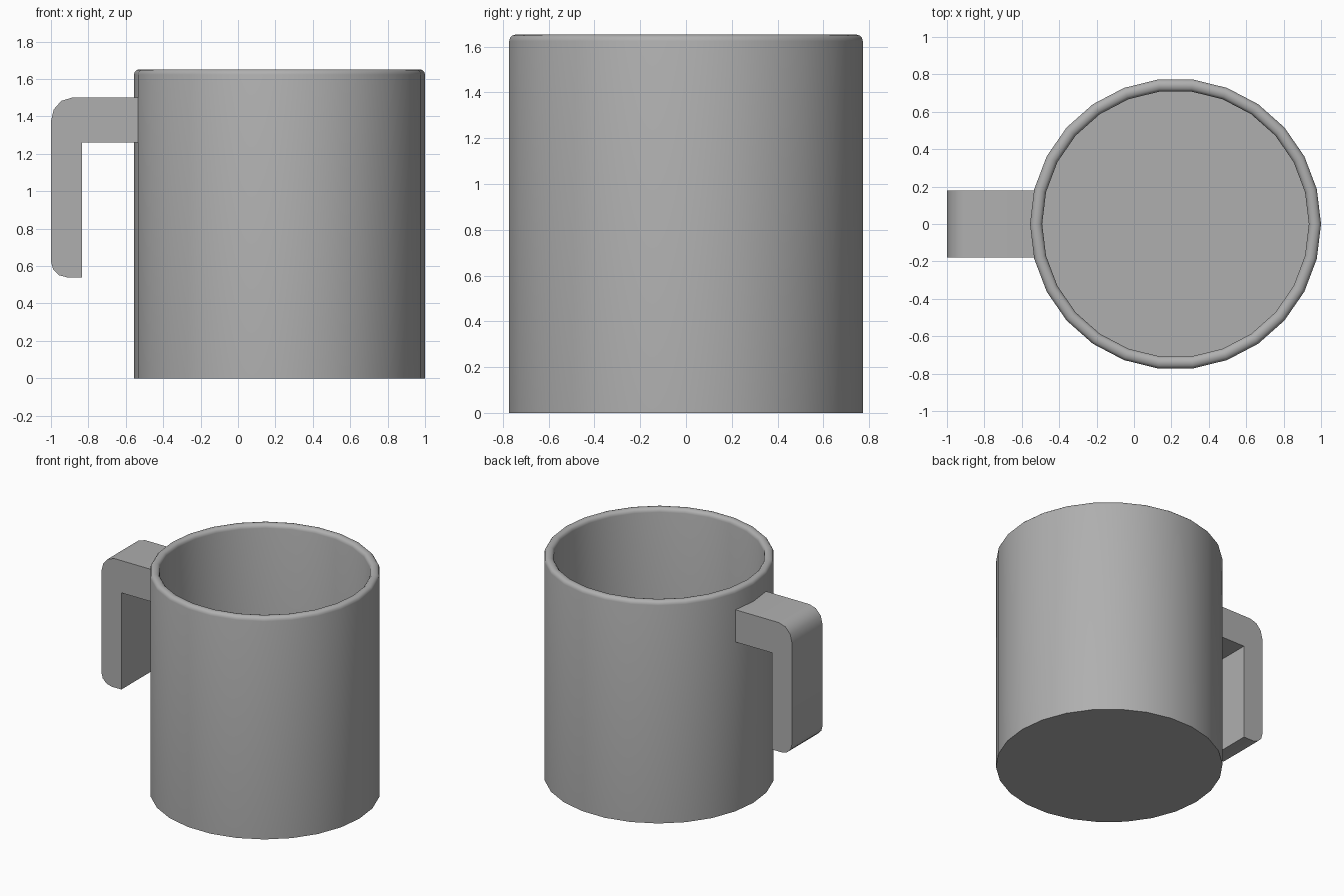
import bpy, bmesh, math

if "Cube" in bpy.data.objects:
    bpy.data.objects.remove(bpy.data.objects["Cube"])

# Dark grey shared by both parts
grey = bpy.data.materials.new("dark_grey")
grey.diffuse_color = (0.43, 0.43, 0.43, 1)
grey.use_nodes = True
grey.node_tree.nodes["Principled BSDF"].inputs["Base Color"].default_value = grey.diffuse_color


def make_object(name, bm, angle):
    bmesh.ops.recalc_face_normals(bm, faces=bm.faces)
    mesh = bpy.data.meshes.new(name)
    bm.to_mesh(mesh)
    bm.free()
    mesh.materials.append(grey)
    obj = bpy.data.objects.new(name, mesh)
    bpy.context.collection.objects.link(obj)
    bpy.ops.object.select_all(action='DESELECT')
    obj.select_set(True)
    bpy.context.view_layer.objects.active = obj
    bpy.ops.object.shade_smooth_by_angle(angle=math.radians(angle))
    return obj


def lathe(name, profile, sides, center_x):
    """Revolve (radius, z) points around z, capping both ends."""
    bm = bmesh.new()
    rings = []
    for r, z in profile:
        rings.append([bm.verts.new((center_x + r * math.cos(2 * math.pi * i / sides),
                                    r * math.sin(2 * math.pi * i / sides), z))
                      for i in range(sides)])
    for a, b in zip(rings, rings[1:]):
        for i in range(sides):
            j = (i + 1) % sides
            bm.faces.new((a[i], a[j], b[j], b[i]))
    bm.faces.new(rings[0])
    bm.faces.new(rings[-1])
    return make_object(name, bm, 40)


def arc(cx, cz, rx, rz, start, end, steps):
    pts = []
    for i in range(steps + 1):
        t = math.radians(start + (end - start) * i / steps)
        pts.append((cx + rx * math.cos(t), cz + rz * math.sin(t)))
    return pts


# Mug body: outer wall, rounded rim, inner wall and floor
profile = [(0.778, 0)]
profile += arc(0.75, 1.624, 0.028, 0.028, 0, 90, 3)
profile += arc(0.741, 1.624, 0.028, 0.028, 90, 180, 3)
profile += [(0.713, 0.065)]
lathe("mug_body", profile, 26, 0.222)

# Handle: hooked profile with rounded outer corners, extruded along y
outline = [(-0.535, 1.26), (-0.535, 1.5)]
outline += arc(-0.89, 1.375, 0.11, 0.125, 90, 180, 3)
outline += arc(-0.915, 0.625, 0.085, 0.085, 180, 270, 3)
outline += [(-0.835, 0.54), (-0.835, 1.26)]
bm = bmesh.new()
face = bm.faces.new([bm.verts.new((x, -0.18, z)) for x, z in outline])
result = bmesh.ops.extrude_face_region(bm, geom=[face], use_keep_orig=True)
for v in result["geom"]:
    if isinstance(v, bmesh.types.BMVert):
        v.co.y = 0.18
make_object("handle", bm, 40)
